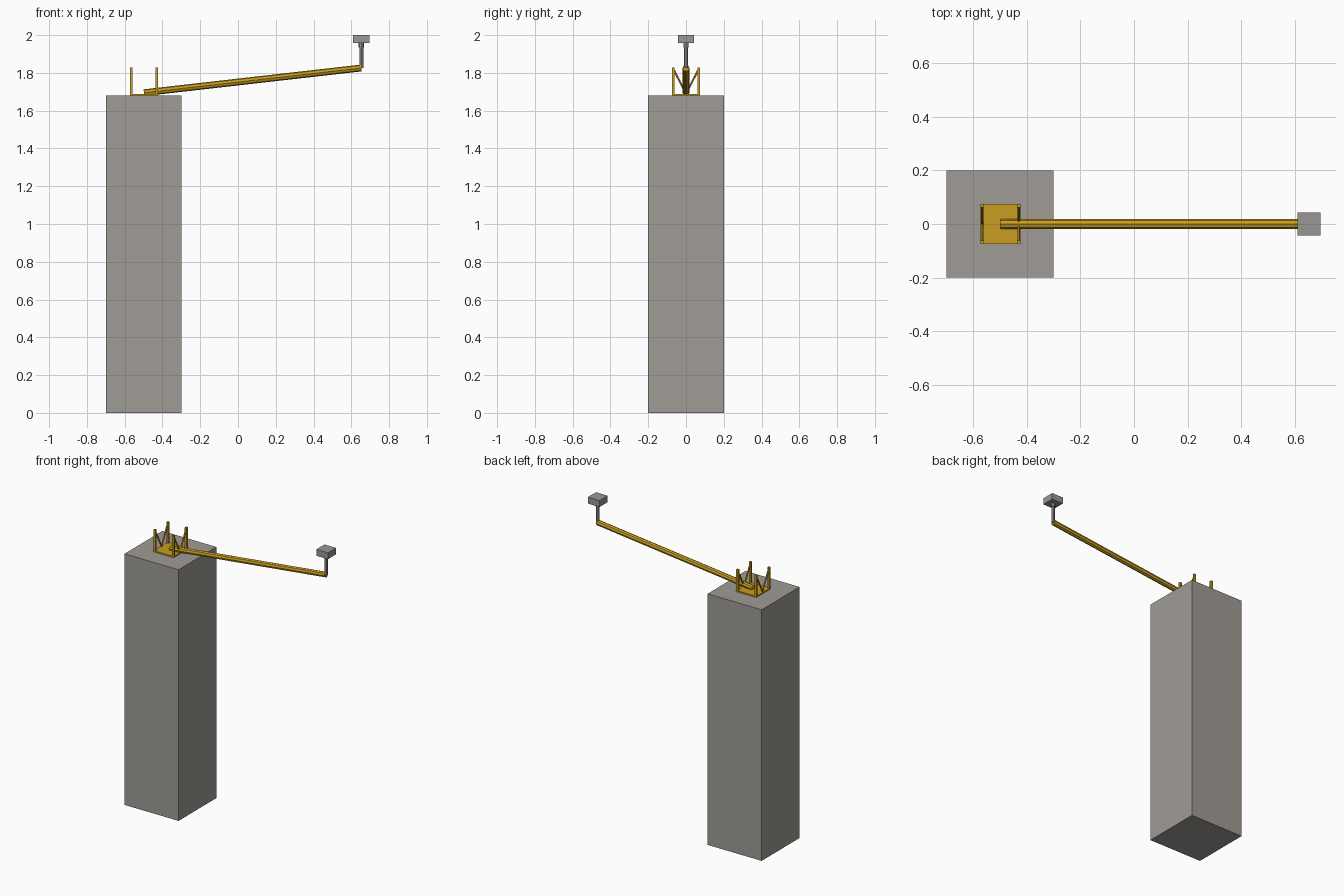
import bpy
from mathutils import Vector

if "Cube" in bpy.data.objects:
    bpy.data.objects.remove(bpy.data.objects["Cube"])


def material(name, rgb):
    m = bpy.data.materials.new(name)
    m.use_nodes = True
    m.diffuse_color = (*rgb, 1)
    bsdf = m.node_tree.nodes["Principled BSDF"]
    bsdf.inputs["Base Color"].default_value = (*rgb, 1)
    bsdf.inputs["Roughness"].default_value = 0.7
    return m


concrete = material("concrete", (0.35, 0.33, 0.30))
yellow = material("yellow_paint", (0.58, 0.34, 0.015))
steel = material("grey_steel", (0.32, 0.31, 0.30))


def finish(name, mat):
    ob = bpy.context.object
    ob.name = name
    ob.data.materials.append(mat)
    return ob


def box(name, low, high, mat):
    low, high = Vector(low), Vector(high)
    bpy.ops.mesh.primitive_cube_add(size=1, location=(low + high) / 2)
    bpy.context.object.scale = high - low
    return finish(name, mat)


def rod(name, start, end, radius, sides, mat):
    start, end = Vector(start), Vector(end)
    axis = end - start
    bpy.ops.mesh.primitive_cylinder_add(
        vertices=sides, radius=radius, depth=axis.length, location=(start + end) / 2)
    bpy.context.object.rotation_euler = axis.to_track_quat("Z", "Y").to_euler()
    return finish(name, mat)


TOP = 1.68
CX = -0.498      # tower axis
TIP = 0.653      # boom tip

# Concrete tower and the bracket base plate
box("tower", (-0.7, -0.2, 0), (-0.3, 0.2, TOP), concrete)
box("base_plate", (CX - 0.075, -0.075, TOP - 0.002), (CX + 0.075, 0.075, TOP + 0.008), yellow)

# Bracket posts, each with a brace running down to the plate centre line
for sx, end in ((-1, "right"), (1, "left")):
    for sy, side in ((-1, "front"), (1, "back")):
        x, y = CX + sx * 0.068, sy * 0.068
        r = 0.007
        box(f"post_{side}_{end}", (x - r, y - r, TOP), (x + r, y + r, 1.828), yellow)
        rod(f"brace_{side}_{end}", (x, y, 1.822), (x, 0, TOP + 0.01), 0.005, 6, yellow)

# Sloping boom
rod("boom", (CX, 0, 1.695), (TIP, 0, 1.826), 0.018, 8, yellow)

# Mast with collar and head box
rod("mast", (TIP, 0, 1.825), (TIP, 0, 1.965), 0.011, 8, steel)
rod("mast_collar", (TIP, 0, 1.935), (TIP, 0, 1.965), 0.014, 8, steel)
box("head_box", (TIP - 0.043, -0.043, 1.957), (TIP + 0.043, 0.043, 2.0), steel)
